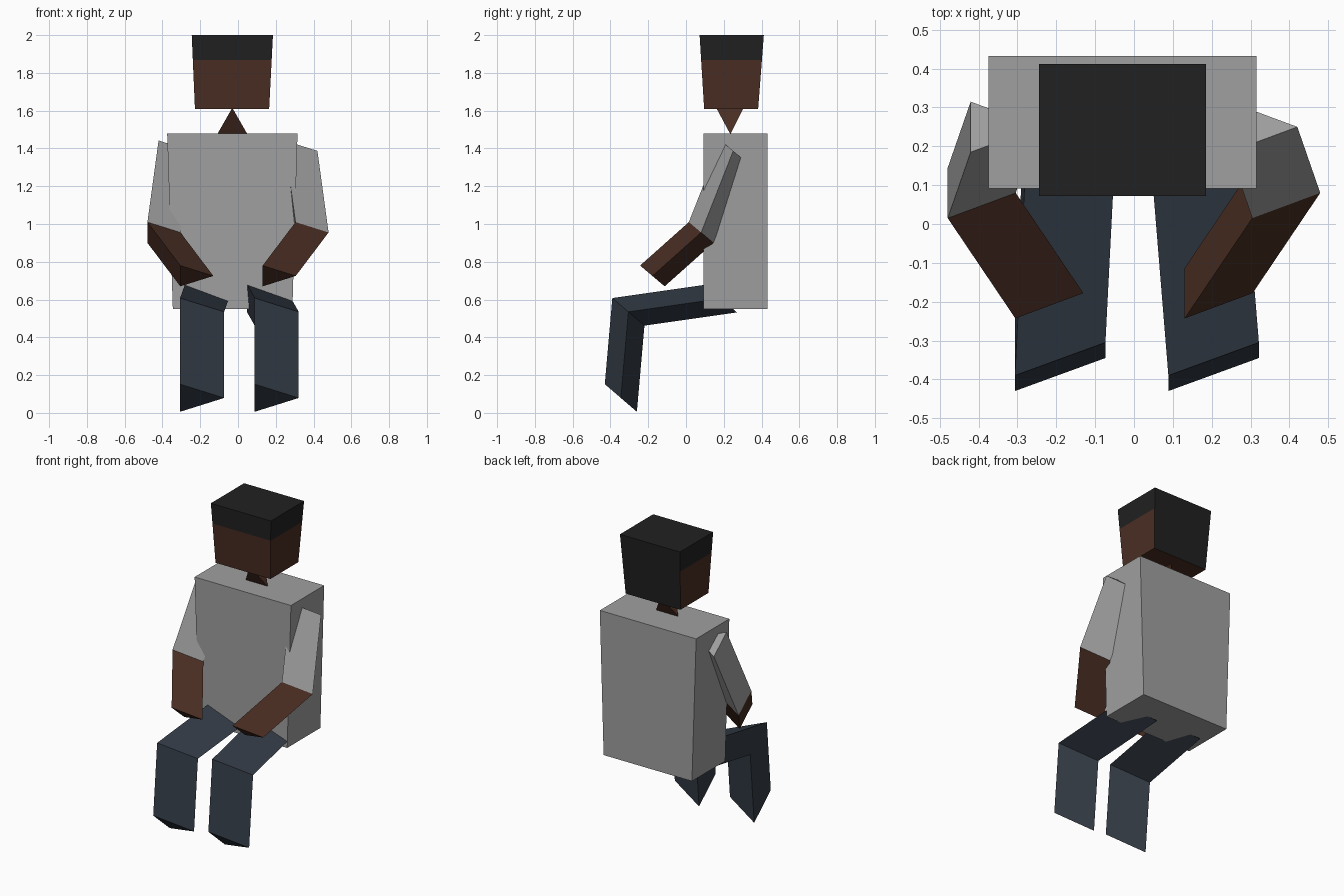
import bpy
import bmesh
from mathutils import Vector

old = bpy.data.objects.get("Cube")
if old:
    bpy.data.objects.remove(old, do_unlink=True)


def material(name, rgb):
    m = bpy.data.materials.new(name)
    m.use_nodes = True
    m.diffuse_color = (*rgb, 1)
    m.node_tree.nodes["Principled BSDF"].inputs["Base Color"].default_value = (*rgb, 1)
    return m


SHIRT = material("grey shirt", (0.35, 0.35, 0.35))
SKIN = material("brown skin", (0.068, 0.027, 0.017))
TROUSERS = material("navy trousers", (0.034, 0.045, 0.062))
HAIR = material("black hair", (0.0152, 0.0152, 0.0152))


def loft(name, rings, mats, rule=None):
    """Skin a list of point rings with capped ends; rule picks the colour."""
    bm = bmesh.new()
    loops = [[bm.verts.new(p) for p in ring] for ring in rings]
    n = len(loops[0])
    bm.faces.new(loops[0])
    bm.faces.new(loops[-1])
    for a, b in zip(loops, loops[1:]):
        for i in range(n):
            j = (i + 1) % n
            bm.faces.new((a[i], a[j], b[j], b[i]))
    bmesh.ops.recalc_face_normals(bm, faces=bm.faces)
    if rule:
        for f in bm.faces:
            f.material_index = rule(f.calc_center_median(), f.normal)
    mesh = bpy.data.meshes.new(name)
    bm.to_mesh(mesh)
    bm.free()
    for m in mats:
        mesh.materials.append(m)
    ob = bpy.data.objects.new(name, mesh)
    bpy.context.collection.objects.link(ob)
    return ob


def rect(x0, x1, y0, y1, z):
    return [(x0, y0, z), (x1, y0, z), (x1, y1, z), (x0, y1, z)]


# Torso, narrower at the waist
loft("torso", [rect(-0.345, 0.288, 0.092, 0.432, 0.55),
               rect(-0.375, 0.315, 0.092, 0.432, 1.48)], [SHIRT])

# Head: hair covers the crown and the whole back
low = (-0.228, 0.165, 0.096, 0.382, 1.61)
high = (-0.245, 0.185, 0.072, 0.412, 2.0)
rings = [rect(*[a + (b - a) * t for a, b in zip(low, high)]) for t in (0, 0.66, 1)]
loft("head", rings, [SKIN, HAIR],
     lambda c, n: int(c.z > 1.867 or n.y > 0.7))

# Neck: wedge, wide along x at the bottom and along y at the top
bm = bmesh.new()
neck_points = [(-0.11, 0.235, 1.475), (0.05, 0.235, 1.475),
               (-0.03, 0.16, 1.615), (-0.03, 0.305, 1.615)]
v = [bm.verts.new(p) for p in neck_points]
for skip in range(4):
    bm.faces.new([p for i, p in enumerate(v) if i != skip])
bmesh.ops.recalc_face_normals(bm, faces=bm.faces)
neck_mesh = bpy.data.meshes.new("neck")
bm.to_mesh(neck_mesh)
bm.free()
neck_mesh.materials.append(SKIN)
bpy.context.collection.objects.link(bpy.data.objects.new("neck", neck_mesh))


# Limbs: one triangular section swept along mirrored paths
def limb(name, path, section, mats, side, rule=None):
    rings = []
    for x, y, z in path:
        centre = Vector((x * side, y, z))
        rings.append([centre + Vector(s) for s in section])
    loft(name, rings, mats, rule)


ARM = [(-0.0875, -0.065, 0.055), (0.0875, 0, 0), (-0.0875, 0.065, -0.055)]
LEG = [(-0.1165, -0.085, 0.073), (0.1165, 0, 0), (-0.1165, 0.085, -0.073)]
for side, label in ((1, "left"), (-1, "right")):
    shoulder, elbow, wrist = (0.333, 0.25, 1.387), (0.392, 0.08, 0.955), (0.218, -0.178, 0.725)
    limb(label + "_sleeve", [shoulder, elbow], ARM, [SHIRT], side)
    limb(label + "_forearm", [elbow, wrist], ARM, [SKIN], side)
    limb(label + "_leg", [(0.165, 0.185, 0.605), (0.205 - (side < 0) * 0.015, -0.305, 0.535),
                          (0.205 - (side < 0) * 0.015, -0.345, 0.079)],
         LEG, [TROUSERS], side)
